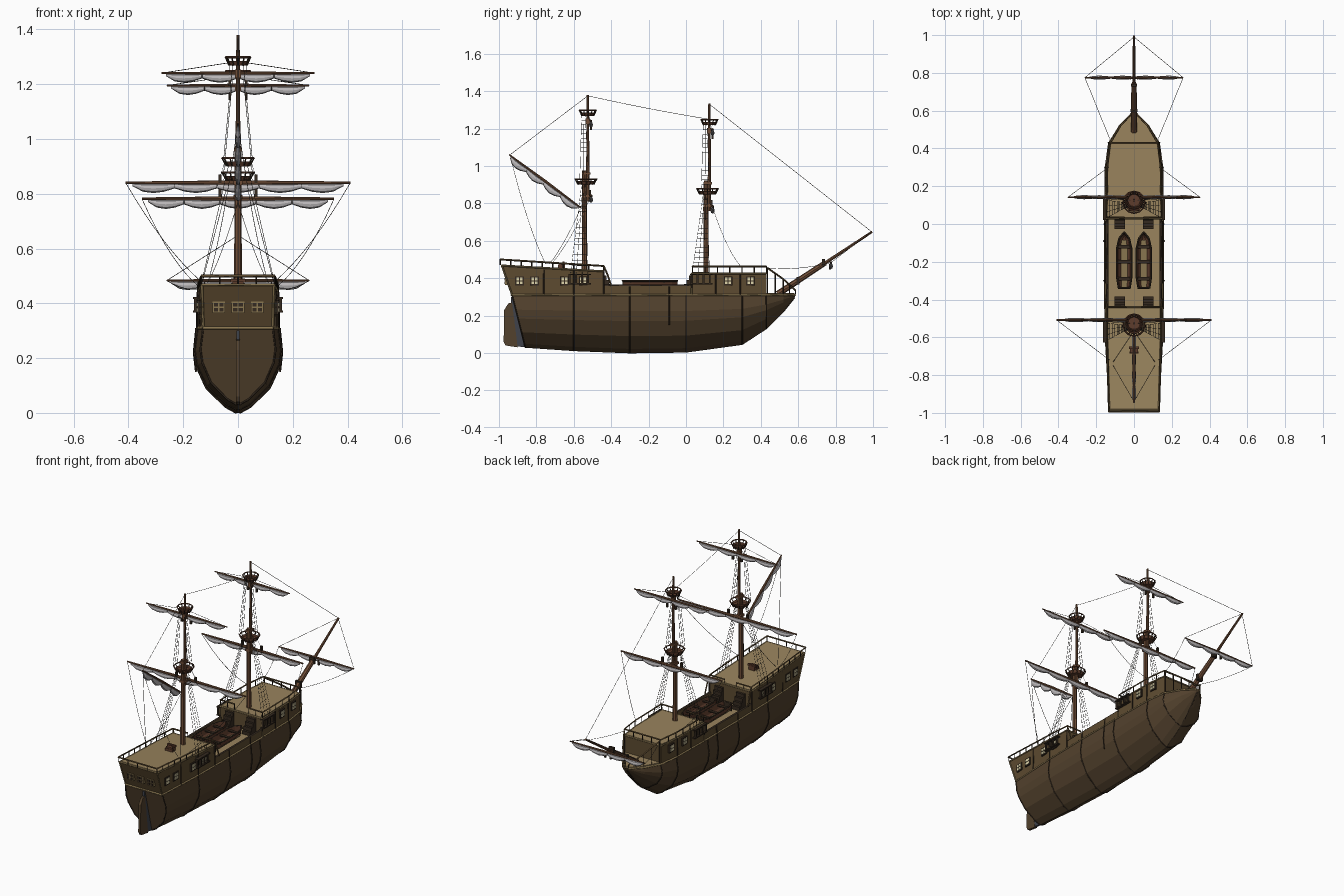
import bpy, bmesh, math
from mathutils import Vector as V

if "Cube" in bpy.data.objects:
    bpy.data.objects.remove(bpy.data.objects["Cube"])

def mat(name, c):
    m = bpy.data.materials.new(name)
    m.diffuse_color = (*c, 1)
    m.use_nodes = True
    m.node_tree.nodes["Principled BSDF"].inputs["Base Color"].default_value = m.diffuse_color
    return m
HULL = mat("hull_wood", (.085, .053, .026)); SIDE = mat("side_wood", (.11, .07, .03))
DARK = mat("dark_wood", (.035, .023, .014)); DECK = mat("deck_wood", (.32, .23, .11))
TRIM = mat("trim", (.25, .18, .08)); SPAR = mat("spar_wood", (.16, .075, .038))
SAIL = mat("sailcloth", (.50, .48, .49)); ROPE = mat("rope", (.06, .055, .05))
GLASS = mat("window", (.75, .68, .42)); IRON = mat("iron", (.05, .055, .07))
RED = mat("boat_wood", (.11, .045, .025))

def finish(name, bm, m):
    bmesh.ops.recalc_face_normals(bm, faces=bm.faces)
    me = bpy.data.meshes.new(name); bm.to_mesh(me); bm.free()
    me.materials.append(m)
    ob = bpy.data.objects.new(name, me); bpy.context.collection.objects.link(ob)
    return ob

def loft(name, rings, m, closed=True, cap=True):
    bm = bmesh.new()
    rs = [[bm.verts.new(p) for p in r] for r in rings]
    n = len(rs[0])
    for a, b in zip(rs, rs[1:]):
        for i in range(n if closed else n - 1):
            j = (i + 1) % n
            bm.faces.new((a[i], a[j], b[j], b[i]))
    if cap:
        bm.faces.new(rs[0]); bm.faces.new(rs[-1])
    return finish(name, bm, m)

def boxes(name, items, m):
    """items: (centre, size) pairs joined in one object"""
    bm = bmesh.new()
    for c, s in items:
        for v in bmesh.ops.create_cube(bm, size=1)["verts"]:
            v.co = V((v.co.x * s[0] + c[0], v.co.y * s[1] + c[1], v.co.z * s[2] + c[2]))
    return finish(name, bm, m)

def spar(name, a, b, r1, r2, m=SPAR, n=8):
    a, b = V(a), V(b); d = b - a
    bm = bmesh.new()
    bmesh.ops.create_cone(bm, cap_ends=True, segments=n, radius1=r1, radius2=r2, depth=d.length)
    q = V((0, 0, 1)).rotation_difference(d)
    for v in bm.verts:
        v.co = q @ v.co + (a + b) / 2
    return finish(name, bm, m)

def lines(name, paths, r, m):
    cu = bpy.data.curves.new(name, 'CURVE'); cu.dimensions = '3D'
    cu.bevel_depth = r; cu.bevel_resolution = 0; cu.use_fill_caps = True
    for p in paths:
        s = cu.splines.new('POLY'); s.points.add(len(p) - 1)
        for pt, co in zip(s.points, p):
            pt.co = (*co, 1)
    cu.materials.append(m)
    ob = bpy.data.objects.new(name, cu); bpy.context.collection.objects.link(ob)
    return ob

def both(paths):
    return paths + [[(-x, y, z) for x, y, z in p] for p in paths]

def sag(a, b, drop, n=8):
    a, b = V(a), V(b)
    return [a.lerp(b, i / n) - V((0, 0, drop * 4 * (i / n) * (1 - i / n))) for i in range(n + 1)]

# lower hull: y at top, y at keel, half width, keel height
ST = [(-.93, -.86, .137, .03), (-.6, -.6, .155, .012), (-.3, -.3, .16, 0), (0, 0, .16, .004),
      (.3, .3, .155, .045), (.43, .43, .137, .13), (.52, .52, .08, .22), (.585, .58, .01, .295)]
SEC = [(.03, 0), (.28, .07), (.72, .29), (.95, .55), (1, .72), (.93, 1)]
TOP = .31
def side(yt, yk, w, zk, out=0):
    return [(fx * w + out * fx, yk + (yt - yk) * fz, zk + (TOP - zk) * fz) for fx, fz in SEC]
def ring(*s):
    r = side(*s)
    return r + [(-x, y, z) for x, y, z in reversed(r)]
def wall(y):
    for a, b in zip(ST, ST[1:]):
        if y <= b[0]:
            return .93 * (a[2] + (b[2] - a[2]) * max(0, (y - a[0]) / (b[0] - a[0])))
    return .01
loft("lower_hull", [ring(*s) for s in ST], HULL)
ribs = [side(*ST[i]) for i in (0, 1, 2, 3, 4, 5)]
lines("hull_ribs", both(ribs), .004, DARK)
lines("keel", [[(0, s[1], s[3] + .003) for s in ST]], .005, DARK)
wale = [(wall(s[0]), s[0], TOP) for s in ST]
lines("wale_trim", both([wale]) + [[(-.127, -.933, TOP), (.127, -.933, TOP)]], .006, TRIM)

# stern post and rudder
loft("stern_post", [[(x, -.86, .03), (x, -.94, .04), (x, -.935, .3), (x, -.92, .3)] for x in (-.006, .006)], IRON)
loft("rudder", [[(x, -.90, .03), (x, -.965, .04), (x, -.975, .06), (x, -.972, .23), (x, -.95, .265), (x, -.93, .27)]
                for x in (-.008, .008)], HULL)

# stern and bow castles: y low, y top, half width low, top, deck height
def castle(name, st):
    loft(name, [[(wb, yb, TOP), (wt, yt, z), (-wt, yt, z), (-wb, yb, TOP)] for yb, yt, wb, wt, z in st], SIDE)
    loft(name + "_deck", [[(s * (wt - .006), yt + d, z + dz) for s, dz in ((1, -.004), (1, .004), (-1, .004), (-1, -.004))]
                          for (yb, yt, wb, wt, z), d in zip(st, (.006, 0, -.006))], DECK)
    lines(name + "_trim", both([[(wt, yt, z) for yb, yt, wb, wt, z in st]]) +
          [[(-s[3], s[1], s[4]), (s[3], s[1], s[4])] for s in (st[0], st[-1])] +
          both([[(s[2], s[0], TOP), (s[3], s[1], s[4])] for s in (st[0],)]), .005, TRIM)
castle("stern_castle", [(-.93, -.985, .127, .132, .468), (-.6, -.6, .144, .143, .446), (-.44, -.44, .147, .144, .437)])
castle("bow_castle", [(.03, .03, .149, .146, .425), (.3, .3, .144, .142, .425), (.43, .43, .127, .127, .425)])

# railings with posts
def railing(name, path, h0, h1):
    pts = [V(p) for p in path]; n = len(pts) - 1
    posts = []
    for i in range(n):
        k = max(2, int((pts[i + 1] - pts[i]).length / .055))
        for j in range(k + 1):
            p = pts[i].lerp(pts[i + 1], j / k)
            h = h0 + (h1 - h0) * (i + j / k) / n
            posts.append([tuple(p - V((0, 0, h))), tuple(p)])
    lines(name + "_posts", both(posts), .003, DARK)
    lines(name, both([path]), .005, SIDE)
railing("stern_rail", [(0, -.993, .5), (.134, -.993, .5), (.144, -.6, .475), (.144, -.44, .465), (.04, -.44, .465)], .03, .028)
lines("stern_rail_sweep", both([[(.144, -.44, .465), (.147, -.42, .42), (.149, -.4, .36)]]), .005, SIDE)
railing("bow_rail", [(.05, .035, .463), (.146, .035, .463), (.142, .3, .463), (.126, .43, .463), (0, .43, .463)], .038, .038)
railing("beak_rail", [(.122, .435, .455), (.072, .52, .395), (.012, .585, .335)], .14, .02)

# waist bulwarks and decks
loft("waist_deck", [[(s * wall(y), y, z) for s, z in ((1, .31), (1, .325), (-1, .325), (-1, .31))]
                    for y in (-.44, -.2, .03)], DECK)
for s, n in ((1, "right"), (-1, "left")):
    loft("waist_bulwark_" + n, [[(s * (wall(y) + d), y, z) for d, z in ((0, .31), (0, .358), (-.012, .358), (-.012, .31))]
                                for y in (-.44, -.3, 0, .03)], SIDE)
lines("bulwark_cap", both([[(wall(y) - .006, y, .358) for y in (-.44, -.3, 0, .03)]]), .007, DARK)
loft("beak_deck", [[(s * wall(y) * .95, y, z) for s, z in ((1, .31), (1, .32), (-1, .32), (-1, .31))]
                   for y in (.43, .52, .58)], DECK)

# vertical timbers on the upper sides
lines("side_timbers", both([[(wall(y) + .001, y, .31), (wall(y), y, z)] for y, z in
      ((-.76, .45), (-.6, .445), (-.44, .437), (-.3, .355), (-.09, .355), (.03, .425), (.16, .425), (.29, .425))]), .004, DARK)
lines("fender", both([[(.152, -.09, .31), (.161, -.09, .22), (.153, -.09, .15)]]), .004, DARK)

# windows
sw = [(sx * wall(y), y) for y in (-.89, -.81, -.65, -.55, .225, .345) for sx in (1, -1)]
boxes("side_window_frames", [((x, y, .385), (.014, .046, .05)) for x, y in sw], DARK)
boxes("side_window_panes", [((x, y + a, .385 + b), (.019, .014, .015)) for x, y in sw
                            for a in (-.009, .009) for b in (-.01, .01)], GLASS)
boxes("stern_window_frames", [((x, -.957, .385), (.046, .02, .042)) for x in (-.07, 0, .07)], TRIM)
boxes("stern_window_panes", [((x + a, -.958, .385 + b), (.015, .026, .013)) for x in (-.07, 0, .07)
                             for a in (-.01, .01) for b in (-.009, .009)], DARK)

# stairs to the castles and helm stand
boxes("stairs", [((x, y0 + d * i * .014, .325 + (4 - i) * .011), (.055, .014, (4 - i) * .022))
                 for x in (-.075, .075) for y0, d in ((-.433, 1), (.023, -1)) for i in range(4)], DARK)
boxes("helm_stand", [((0, -.665, .465), (.04, .035, .03)), ((0, -.655, .482), (.055, .012, .012)),
                     ((0, -.68, .46), (.05, .01, .02))], RED)

# ship's boats
for s, n in ((1, "right"), (-1, "left")):
    cx = s * .052
    B = [(-.34, .03), (-.28, .039), (-.13, .039), (-.075, .026), (-.045, .002)]
    shell = loft("boat_" + n, [[(cx + f * w, y, z) for f, z in ((-1, .385), (-.8, .355), (-.3, .335), (.3, .335), (.8, .355), (1, .385))]
                               for y, w in B], RED, closed=False, cap=False)
    md = shell.modifiers.new("thickness", 'SOLIDIFY'); md.thickness = .005
    rim = [(cx + w, y, .385) for y, w in B] + [(cx - w, y, .385) for y, w in reversed(B)]
    lines("boat_rim_" + n, [rim + rim[:1]], .005, DARK)
    boxes("boat_seats_" + n, [((cx, y, .376), (.07, .018, .006)) for y in (-.29, -.2, -.12)] +
          [((cx, -.337, .362), (.058, .006, .046))], DARK)
    boxes("boat_floor_" + n, [((cx, -.21, .345), (.05, .25, .006))], TRIM)

# round lookout tops
def lookout(name, y, z, r):
    spar(name + "_floor", (0, y, z), (0, y, z + .008), r * .65, r * .72, RED, 12)
    pt = lambda i, rr, zz: (rr * math.cos(i * math.pi / 6), y + rr * math.sin(i * math.pi / 6), zz)
    wallob = loft(name + "_wall", [[pt(i, r * k, zz) for i in range(12)] for k, zz in ((.7, z + .004), (.83, z + .017))],
                  RED, cap=False)
    wallob.modifiers.new("thickness", 'SOLIDIFY').thickness = .003
    lines(name + "_posts", [[pt(i, r * .72, z), pt(i, r, z + .03)] for i in range(12)], .003, DARK)
    lines(name + "_rim", [[pt(i, r, z + .03) for i in range(13)]], .004, RED)

# yard or gaff with furled sail beneath
def yard(name, a, b, r, swags, deep):
    a, b = V(a), V(b); d = (b - a).normalized()
    mid = (a + b) / 2
    spar(name + "_half_a", mid, a, r, r * .5); spar(name + "_half_b", mid, b, r, r * .5)
    down = (V((0, 0, -1)) + d * d.z).normalized(); across = d.cross(down)
    rings, n = [], swags * 4
    for i in range(n + 1):
        p = a.lerp(b, .03 + .94 * i / n)
        h = deep * (.5 + .5 * abs(math.sin(math.pi * i / 4))) * (.5 if i in (0, n) else 1)
        c = p + down * (r * .4 + h / 2)
        rings.append([c + down * (h / 2 * math.cos(t * math.pi / 4)) + across * (h * .33 * math.sin(t * math.pi / 4))
                      for t in range(8)])
    loft(name + "_sail", rings, SAIL)
    lines(name + "_ties", [rings[k] + rings[k][:1] for k in range(4, n, 4)], .0015, ROPE)

# masts: y, foot, lookout height, upper lookout height, top, yard heights and half lengths
for name, y, foot, z1, z2, top, yl, wl, yu, wu in (
        ("main", -.543, .44, .9, 1.268, 1.38, .84, .41, 1.24, .28),
        ("fore", .107, .42, .848, 1.218, 1.335, .782, .35, 1.195, .26)):
    yt = y + .018
    spar(name + "_lower_mast", (0, y, foot - .1), (0, y, z1 + .075), .015, .012)
    spar(name + "_top_mast", (0, yt, z1 - .09), (0, yt, top), .010, .006)
    boxes(name + "_mast_caps", [((0, y + .01, z1 + .06), (.03, .045, .012)), ((0, y + .01, z1 - .06), (.032, .045, .015)),
                                ((0, yt, z2 - .03), (.022, .022, .03))], SPAR)
    lookout(name + "_lookout", y + .008, z1, .058)
    lookout(name + "_upper_lookout", yt, z2, .045)
    yard(name + "_lower_yard", (-wl, y + .035, yl), (wl, y + .035, yl), .009, 5, .034)
    yard(name + "_upper_yard", (-wu, y + .035, yu), (wu, y + .035, yu), .007, 4, .032)
    # shrouds, ratlines, channels and blocks
    rig = []
    for x0, za, x1, zb, spread, k, steps in ((.155, .38, .035, z1, .1, 4, 18), (.052, z1 + .03, .02, z2, .045, 3, 14)):
        lo = [V((x0, y + .02 - spread * i / (k - 1), za)) for i in range(k)]
        hi = [V((x1, y + .005 - .02 * i / (k - 1), zb)) for i in range(k)]
        rig += [[tuple(p), tuple(q)] for p, q in zip(lo, hi)]
        rig += [[tuple(lo[i].lerp(hi[i], t / steps)) for i in range(k)] for t in range(1, steps)]
    lines(name + "_shrouds", both(rig), .001, ROPE)
    boxes(name + "_channels", [((s * .153, y - .025, z), (.022, .12, .007)) for s in (-1, 1) for z in (.37, .42)], DARK)
    boxes(name + "_deadeyes", [((s * .155, y + .02 - .033 * i, .395), (.01, .01, .05)) for s in (-1, 1) for i in range(4)], DARK)
    boxes(name + "_blocks", [((s * .066, y + .03, z1 - .08 + .035), (.012, .012, .03)) for s in (-1, 1)] +
          [((s * .03, y + .035, z2 - .06), (.01, .012, .03)) for s in (-1, 1)], DARK)
    lines(name + "_block_lines", both([[(.066, y + .03, z1 - .04), (.05, y + .015, z1 + .01)],
                                       [(.03, y + .035, z2 - .05), (.03, y + .02, z2)]]), .001, ROPE)

# bowsprit, its yard, and the stern gaff
spar("bowsprit_base", (0, .49, .315), (0, .745, .482), .017, .014)
spar("bowsprit", (0, .57, .365), (0, .995, .648), .011, .006)
boxes("bowsprit_collar", [((0, .735, .482), (.034, .014, .04)), ((0, .6, .385), (.038, .016, .04))], DARK)
yard("bowsprit_yard", (-.26, .775, .483), (.26, .775, .483), .007, 4, .032)
boxes("bowsprit_blocks", [((s * .02, .77, .46), (.01, .012, .03)) for s in (-1, 1)], DARK)
yard("stern_gaff", (0, -.945, 1.06), (0, -.56, .775), .008, 4, .036)

# stays and braces
lines("stays", [[(0, -.525, 1.375), (0, -.94, 1.06)], sag((0, -.525, 1.375), (0, .12, 1.25), .005),
                [(0, .125, 1.33), (0, .99, .65)]], .0012, ROPE)
lines("braces", both([sag((.41, -.508, .84), (.13, -.72, .475), .03), sag((.35, .142, .78), (.135, .3, .455), .04),
                      sag((0, -.94, 1.055), (.11, -.75, .475), .05), sag((0, -.565, .77), (.11, -.73, .475), .02),
                      [(.26, .775, .483), (0, .99, .648)], sag((.26, .775, .483), (.12, .43, .455), .015),
                      sag((.28, -.508, 1.24), (.02, -.55, .93), .02)[:1] + [(.02, -.525, 1.28)],
                      [(.26, .142, 1.195), (.02, .125, 1.23)]]), .0012, ROPE)
